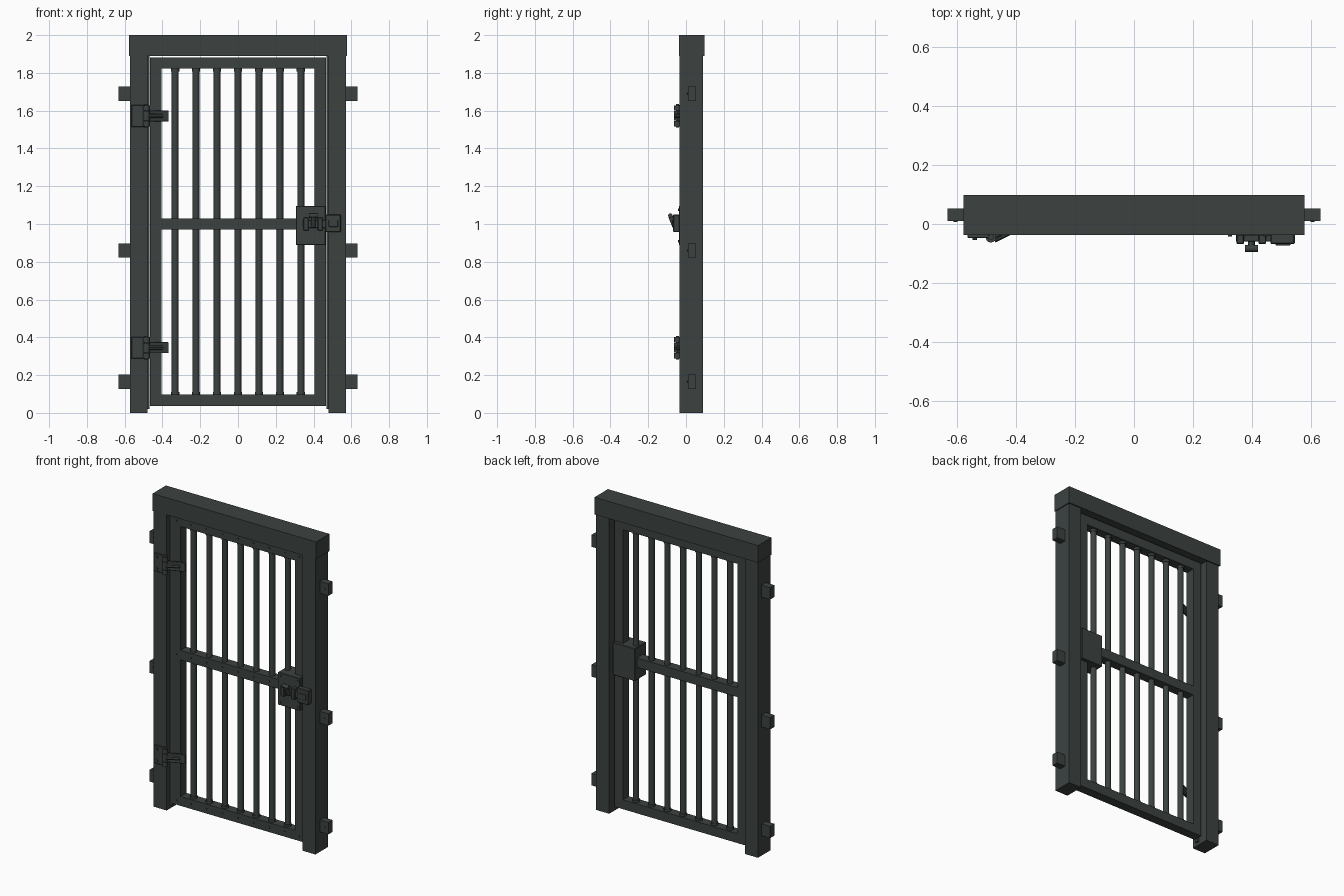
import bpy, math
from mathutils import Vector

cube = bpy.data.objects.get("Cube")
if cube:
    bpy.data.objects.remove(cube, do_unlink=True)

iron = bpy.data.materials.new("dark_iron")
iron.use_nodes = True
colour = (0.045, 0.055, 0.053, 1)
iron.diffuse_color = colour
iron.node_tree.nodes["Principled BSDF"].inputs["Base Color"].default_value = colour

MID_Y = 0.028  # centre plane of the frame


def finish(name, bevel=0):
    o = bpy.context.object
    o.name = name
    o.data.materials.append(iron)
    if bevel:
        m = o.modifiers.new("Bevel", "BEVEL")
        m.width, m.segments = bevel, 1
    return o


def box(name, x, y, z, bevel=0):
    """Box from (min, max) pairs on each axis."""
    bpy.ops.mesh.primitive_cube_add(size=1, location=[(a + b) / 2 for a, b in (x, y, z)])
    o = bpy.context.object
    o.scale = [abs(b - a) for a, b in (x, y, z)]
    bpy.ops.object.transform_apply(location=False, rotation=False, scale=True)
    return finish(name, bevel)


def rod(name, start, end, radius, sides=12):
    """Cylinder between two points."""
    a, b = Vector(start), Vector(end)
    bpy.ops.mesh.primitive_cylinder_add(vertices=sides, radius=radius,
                                        depth=(b - a).length, location=(a + b) / 2)
    o = bpy.context.object
    o.rotation_euler = (b - a).to_track_quat("Z", "Y").to_euler()
    bpy.ops.object.shade_smooth_by_angle(angle=math.radians(40))
    return finish(name)


def rivet(name, x, y, z, radius=0.006, height=0.004):
    return rod(name, (x, y, z), (x, y - height, z), radius, 8)


# Fixed frame: lintel, posts, stops and wall lugs
box("lintel", (-0.578, 0.578), (-0.037, 0.098), (1.89, 2.0))
for side, s in (("right", -1), ("left", 1)):
    box(side + "_post", (s * 0.48, s * 0.572), (-0.035, 0.09), (0, 1.895))
    box(side + "_stop", (s * 0.468, s * 0.482), (0.0, 0.02), (0.02, 1.89))
    for z in (0.165, 0.86, 1.69):
        box(side + "_wall_lug", (s * 0.56, s * 0.632), (0.01, 0.053), (z - 0.038, z + 0.038))
        rivet(side + "_lug_bolt", s * 0.605, 0.01, z)

# Door leaf: stiles and rails
DOOR_Y = (-0.002, 0.058)
for side, s in (("right", -1), ("left", 1)):
    box(side + "_stile", (s * 0.405, s * 0.465), DOOR_Y, (0.037, 1.882))
bar_x = [i * 0.111 for i in range(-3, 4)]
for name, low, high in (("bottom_rail", 0.037, 0.097), ("middle_rail", 0.97, 1.03),
                        ("top_rail", 1.822, 1.882)):
    box(name, (-0.41, 0.41), DOOR_Y, (low, high))
    for x in [-0.435] + bar_x + [0.435]:
        rivet(name + "_rivet", x, DOOR_Y[0], (low + high) / 2)

# Vertical bars with a collar at each end
for x in bar_x:
    rod("bar", (x, MID_Y, 0.06), (x, MID_Y, 1.86), 0.018)
    for z, step in ((0.095, 0.016), (1.824, -0.016)):
        rod("bar_collar", (x, MID_Y, z), (x, MID_Y, z + step), 0.022)

# Hinges: post plate, knuckles with pin, sloping strap on the door
for z in (0.345, 1.572):
    box("hinge_plate", (-0.565, -0.49), (-0.048, -0.034), (z - 0.058, z + 0.058), 0.003)
    pin = (-0.485, -0.045)
    rod("hinge_pin", (*pin, z - 0.062), (*pin, z + 0.062), 0.009)
    for dz, half in ((-0.042, 0.014), (0, 0.025), (0.042, 0.014)):
        rod("hinge_knuckle", (*pin, z + dz - half), (*pin, z + dz + half), 0.018)
    strap = box("hinge_strap", (-0.06, 0.06), (-0.006, 0.006), (-0.029, 0.029), 0.002)
    strap.location = (-0.425, -0.022, z)
    strap.rotation_euler.z = math.radians(22)
    rod("strap_rib", (-0.475, -0.052, z), (-0.40, -0.015, z), 0.012, 8)
    for dz in (-0.036, 0.036):
        rivet("hinge_bolt", -0.54, -0.048, z + dz, 0.008, 0.006)

# Lock case, sliding bolt, keeper and tilted handle
box("lock_case", (0.307, 0.464), (-0.037, 0.078), (0.888, 1.096), 0.003)
box("bolt_slide", (0.345, 0.47), (-0.06, -0.036), (0.978, 1.022), 0.003)
box("bolt_keeper", (0.462, 0.545), (-0.068, -0.034), (0.957, 1.05), 0.004)
box("bolt_slot", (0.48, 0.53), (-0.073, -0.066), (0.985, 1.022), 0.002)
for x in (0.36, 0.435):
    box("bolt_guide", (x - 0.013, x + 0.013), (-0.068, -0.036), (0.965, 1.035), 0.003)
rod("handle_stem", (0.398, -0.06, 0.985), (0.398, -0.082, 1.04), 0.012)
rod("handle_grip", (0.376, -0.083, 1.045), (0.42, -0.083, 1.045), 0.012)
for x in (0.325, 0.446):
    for z in (0.908, 1.076):
        rivet("lock_bolt", x, -0.037, z, 0.007, 0.005)
